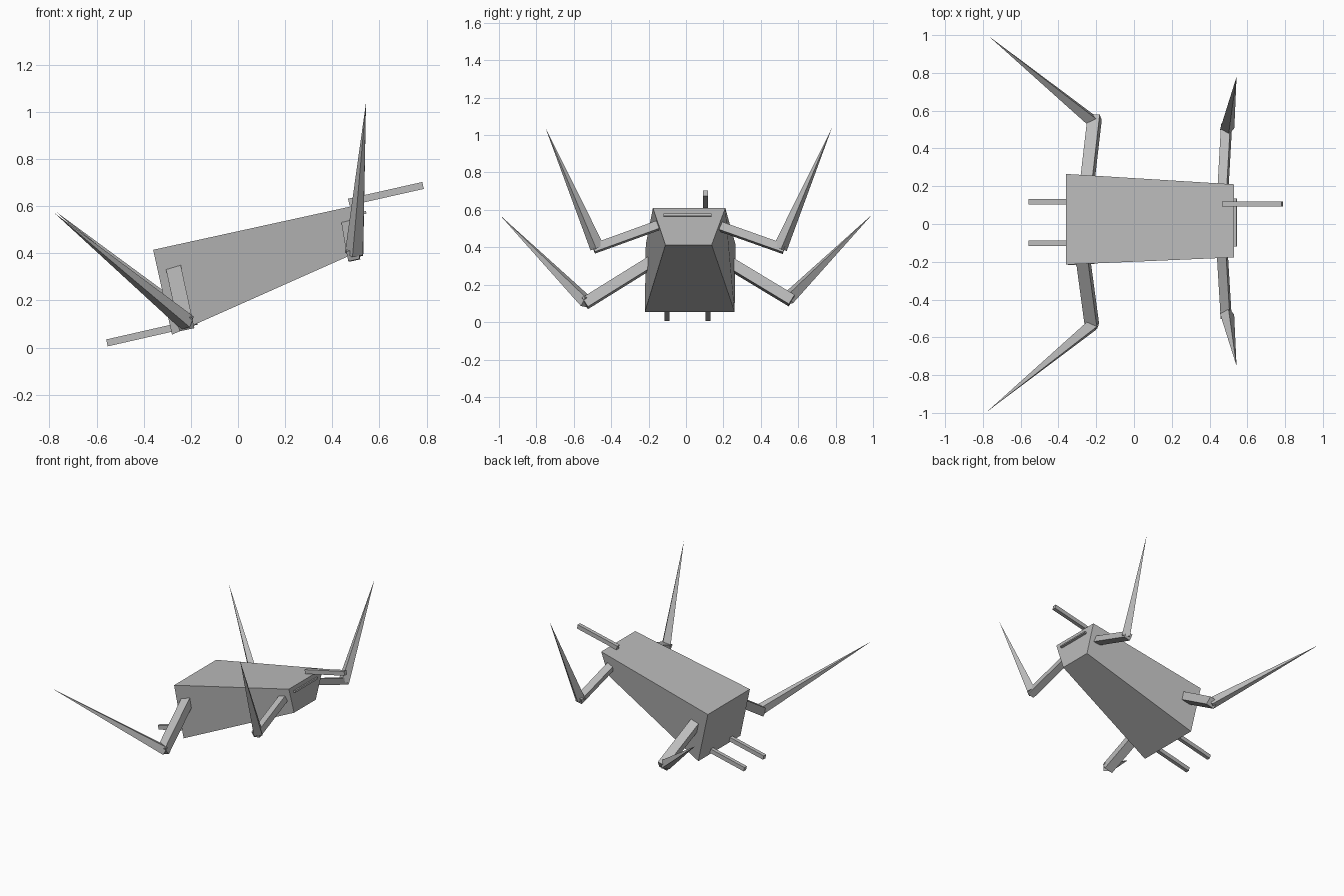
import bpy
from mathutils import Vector

cube = bpy.data.objects.get("Cube")
if cube:
    bpy.data.objects.remove(cube, do_unlink=True)

# One flat grey for everything
grey = bpy.data.materials.new("plain grey")
grey.use_nodes = True
color = (0.5, 0.5, 0.5, 1)
grey.diffuse_color = color
grey.node_tree.nodes["Principled BSDF"].inputs["Base Color"].default_value = color

# The whole body leans nose up
BODY_UP = Vector((-0.21, 0, 0.98)).normalized()


def add_mesh(name, verts, faces):
    mesh = bpy.data.meshes.new(name)
    mesh.from_pydata(verts, [], faces)
    mesh.materials.append(grey)
    obj = bpy.data.objects.new(name, mesh)
    bpy.context.collection.objects.link(obj)
    return obj


def loft(name, start, end):
    """Join two rings of four corners into a closed solid."""
    sides = [(i, (i + 1) % 4, (i + 1) % 4 + 4, i + 4) for i in range(4)]
    return add_mesh(name, start + end, sides + [(3, 2, 1, 0), (4, 5, 6, 7)])


def frame(a, b):
    along = (b - a).normalized()
    side = BODY_UP.cross(along).normalized()
    return side, along.cross(side)


def ring(center, side, up, width, height):
    return [center + side * (u * width / 2) + up * (v * height / 2)
            for u, v in ((-1, -1), (1, -1), (1, 1), (-1, 1))]


def beam(name, a, b, width, height):
    a, b = Vector(a), Vector(b)
    side, up = frame(a, b)
    return loft(name, ring(a, side, up, width, height), ring(b, side, up, width, height))


def spike(name, a, tip, width):
    a, tip = Vector(a), Vector(tip)
    side, up = frame(a, tip)
    base = ring(a, side, up, width, width)
    faces = [(i, (i + 1) % 4, 4) for i in range(4)] + [(3, 2, 1, 0)]
    return add_mesh(name, base + [tip], faces)


# Wedge body: deep at the low end, shallow and narrow at the raised end
low_end = [Vector(c) for c in ((-0.28, -0.22, 0.055), (-0.28, 0.26, 0.055),
                               (-0.36, 0.265, 0.415), (-0.36, -0.215, 0.415))]
high_end = [Vector(c) for c in ((0.525, -0.11, 0.413), (0.525, 0.137, 0.413),
                                (0.53, 0.21, 0.61), (0.53, -0.177, 0.61))]
body = loft("body", low_end, high_end)

# Thin bar across the raised end
beam("end_bar", (0.534, -0.12, 0.572), (0.534, 0.135, 0.572), 0.02, 0.012)

# Rods: one on top of the raised end, two under the low end
beam("top_rod", (0.47, 0.105, 0.617), (0.785, 0.105, 0.688), 0.027, 0.03)
for name, y in (("left_low_rod", 0.118), ("right_low_rod", -0.102)):
    beam(name, (-0.556, y, 0.02), (-0.24, y, 0.092), 0.027, 0.03)

# Legs: name, hip, knee, spike base, tip, thickness
legs = (
    ("low_left", (-0.25, 0.2, 0.335), (-0.208, 0.565, 0.115),
     (-0.215, 0.54, 0.12), (-0.77, 0.995, 0.575), 0.065),
    ("low_right", (-0.272, -0.17, 0.33), (-0.222, -0.54, 0.1),
     (-0.215, -0.53, 0.105), (-0.78, -0.995, 0.572), 0.065),
    ("high_left", (0.468, 0.13, 0.53), (0.49, 0.525, 0.39),
     (0.493, 0.503, 0.395), (0.543, 0.78, 1.038), 0.05),
    ("high_right", (0.464, -0.1, 0.535), (0.488, -0.495, 0.392),
     (0.492, -0.475, 0.398), (0.543, -0.752, 1.04), 0.05),
)
for name, hip, knee, base, tip, thick in legs:
    beam(name + "_upper_leg", hip, knee, thick, thick * 0.9)
    spike(name + "_spike", base, tip, 0.055)
